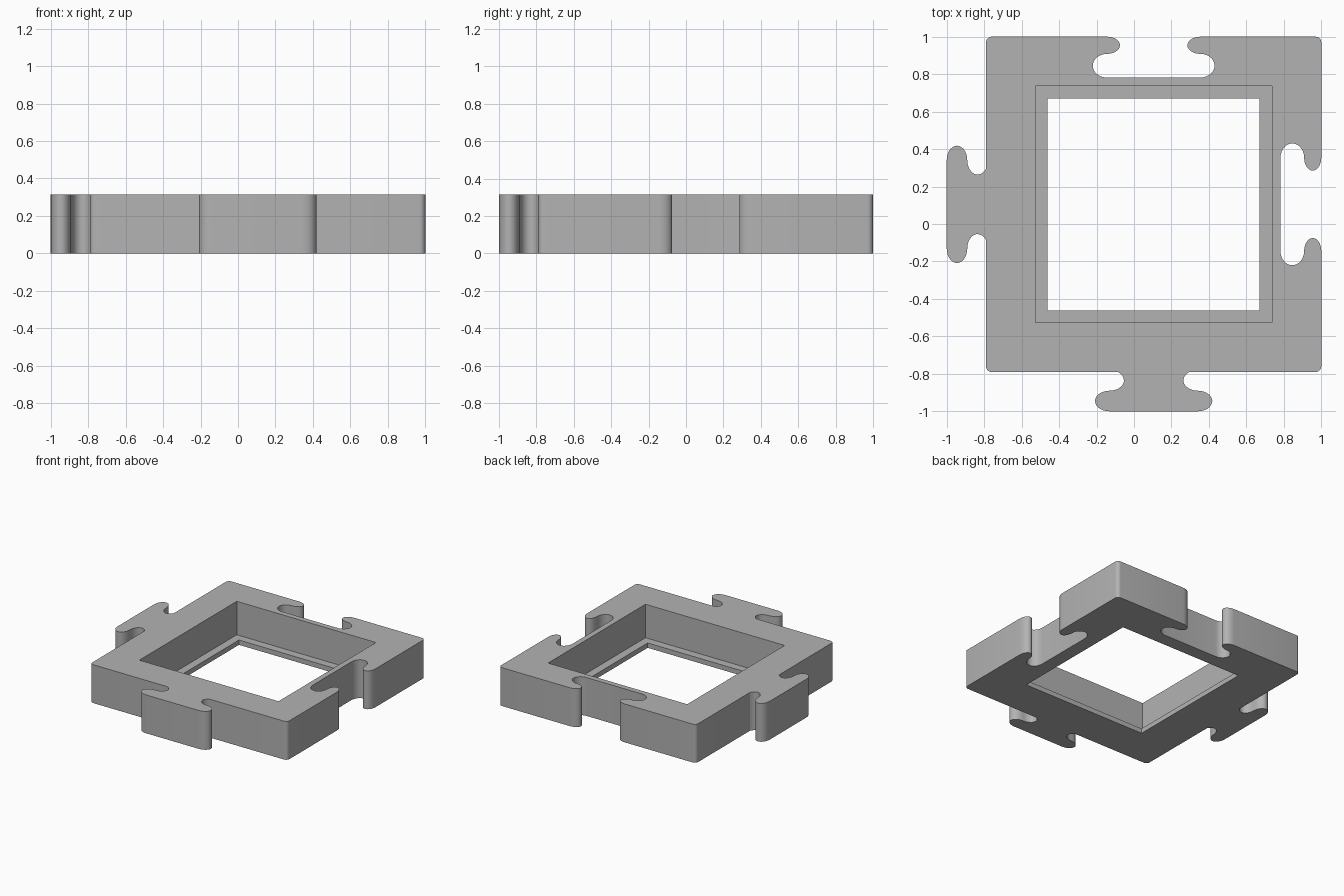
import bpy, bmesh, math

if "Cube" in bpy.data.objects:
    bpy.data.objects.remove(bpy.data.objects["Cube"])

C, HALF = 0.105, 0.895          # body centre (x and y) and half width
H, LEDGE = 0.315, 0.04          # total height, ledge thickness
POCKET, OPENING = 0.632, 0.566  # half widths of upper pocket and lower opening
CORNER = 0.03


def arc(cu, cv, ru, rv, a0, a1, n=14):
    return [(cu + ru * math.cos(math.radians(a0 + (a1 - a0) * i / n)),
             cv + rv * math.sin(math.radians(a0 + (a1 - a0) * i / n))) for i in range(n + 1)]


def mirrored(half):
    return half + [(-u, v) for u, v in reversed(half)]


# Joint profiles: u runs along the edge, v points outwards
start = -math.degrees(math.asin(0.045 / 0.055))
tab = mirrored(arc(-0.235, 0.045, 0.076, 0.055, start, 90)
               + arc(-0.235, 0.155, 0.078, 0.055, 270, 90)[1:])
socket = mirrored(arc(-0.25, -0.046, 0.07, 0.046, 90, -90)
                  + arc(-0.25, -0.155, 0.075, 0.063, 90, 270)[1:])

# Outer outline, counter-clockwise: front, right, back, left
outline = []
for k, joint in enumerate((tab, socket, socket, tab)):
    side = joint + arc(HALF - CORNER, -CORNER, CORNER, CORNER, 90, 0, 6)
    ca, sa = (1, 0, -1, 0)[k], (0, 1, 0, -1)[k]
    for u, v in side:
        x, y = u, -HALF - v
        outline.append((C + x * ca - y * sa, C + x * sa + y * ca))


def square(h):
    return [(C - h, C - h), (C + h, C - h), (C + h, C + h), (C - h, C + h)]


bm = bmesh.new()


def ring(points, z):
    vs = [bm.verts.new((x, y, z)) for x, y in points]
    es = [bm.edges.new((a, b)) for a, b in zip(vs, vs[1:] + vs[:1])]
    return vs, es


def bridge(a, b):
    n = len(a[0])
    for i in range(n):
        j = (i + 1) % n
        bm.faces.new((a[0][i], a[0][j], b[0][j], b[0][i]))


outer_low, outer_top = ring(outline, 0), ring(outline, H)
open_low, open_top = ring(square(OPENING), 0), ring(square(OPENING), LEDGE)
pocket_low, pocket_top = ring(square(POCKET), LEDGE), ring(square(POCKET), H)

# Outer walls, opening walls, ledge and pocket walls
for a, b in ((outer_low, outer_top), (open_low, open_top),
             (open_top, pocket_low), (pocket_low, pocket_top)):
    bridge(a, b)
# Flat top and underside
for a, b, nz in ((outer_top, pocket_top, 1), (outer_low, open_low, -1)):
    bmesh.ops.triangle_fill(bm, use_beauty=True, use_dissolve=False,
                            edges=a[1] + b[1], normal=(0, 0, nz))
bmesh.ops.recalc_face_normals(bm, faces=bm.faces[:])

mesh = bpy.data.meshes.new("interlocking_frame")
bm.to_mesh(mesh)
bm.free()
frame = bpy.data.objects.new("interlocking_frame", mesh)
bpy.context.collection.objects.link(frame)

grey = bpy.data.materials.new("plain grey")
grey.diffuse_color = (0.45, 0.45, 0.45, 1)
grey.use_nodes = True
grey.node_tree.nodes["Principled BSDF"].inputs["Base Color"].default_value = grey.diffuse_color
mesh.materials.append(grey)

bpy.context.view_layer.objects.active = frame
frame.select_set(True)
bpy.ops.object.shade_smooth_by_angle(angle=math.radians(30))
